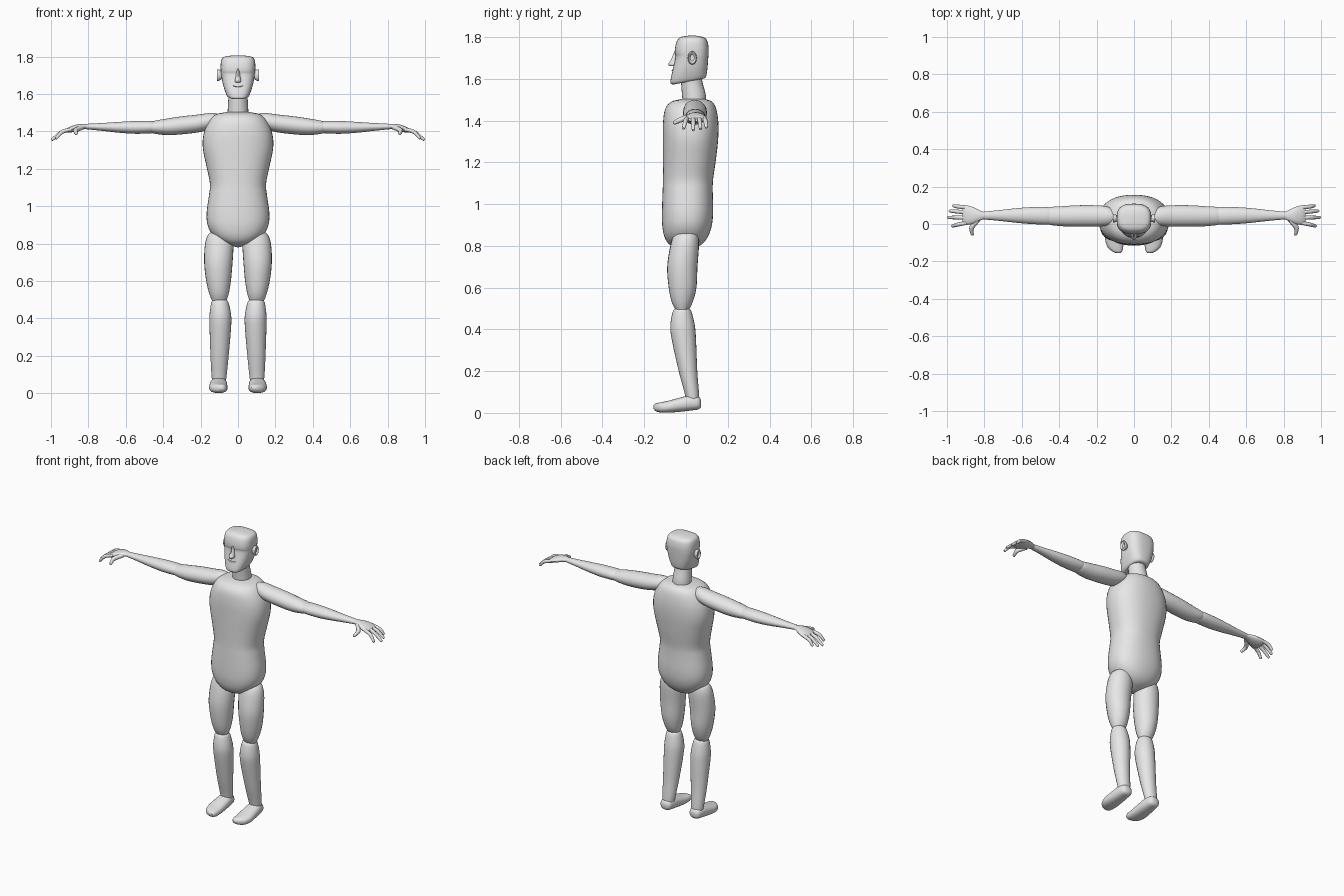
import bpy, bmesh, math
from mathutils import Vector

skin = bpy.data.materials.new("plain_grey")
skin.diffuse_color = (0.8, 0.8, 0.8, 1)


def spline(a, b, c, d, t):
    """Catmull-Rom blend between b and c."""
    return [0.5 * (2 * q + (r - p) * t + (2 * p - 5 * q + 4 * r - s) * t * t
                   + (3 * q - p - 3 * r + s) * t ** 3) for p, q, r, s in zip(a, b, c, d)]


def loft(name, rings, frame, sides=24, power=2.0, steps=4, mirror=False, sharp=40):
    """Skin a smooth body over ring specs; frame(spec) gives centre and two half axes."""
    specs = []
    for i in range(len(rings) - 1):
        a, d = rings[max(i - 1, 0)], rings[min(i + 2, len(rings) - 1)]
        specs += [spline(a, rings[i], rings[i + 1], d, k / steps) for k in range(steps)]
    specs.append(rings[-1])
    bm = bmesh.new()
    loops = []
    for s in specs:
        c, u, v = (Vector(p) for p in frame(s))
        loop = []
        for k in range(sides):
            t = 2 * math.pi * k / sides
            cu, sv = math.cos(t), math.sin(t)
            e = 2 / power
            loop.append(bm.verts.new(c + u * math.copysign(abs(cu) ** e, cu)
                                     + v * math.copysign(abs(sv) ** e, sv)))
        loops.append(loop)
    for lo, hi in zip(loops, loops[1:]):
        for k in range(sides):
            n = (k + 1) % sides
            bm.faces.new((lo[k], lo[n], hi[n], hi[k]))
    bm.faces.new(loops[0][::-1])
    bm.faces.new(loops[-1])
    bmesh.ops.recalc_face_normals(bm, faces=bm.faces)
    me = bpy.data.meshes.new(name)
    bm.to_mesh(me)
    bm.free()
    me.materials.append(skin)
    me.shade_smooth()
    me.set_sharp_from_angle(angle=math.radians(sharp))
    ob = bpy.data.objects.new(name, me)
    bpy.context.collection.objects.link(ob)
    if mirror:
        ob.modifiers.new("mirror", 'MIRROR').use_mirror_merge = False
    return ob


def upright(s):
    """Spec: half width, front y, back y, front z, back z (centred on x = 0)."""
    w, yf, yb, zf, zb = s
    return (0, (yf + yb) / 2, (zf + zb) / 2), (w, 0, 0), (0, (yb - yf) / 2, (zb - zf) / 2)


def limb(s):
    """Spec: z, inner x, outer x, front y, back y."""
    z, xi, xo, yf, yb = s
    return ((xi + xo) / 2, (yf + yb) / 2, z), ((xo - xi) / 2, 0, 0), (0, (yb - yf) / 2, 0)


def sideways(s):
    """Spec: x, front y, back y, bottom z, top z."""
    x, yf, yb, zb, zt = s
    return (x, (yf + yb) / 2, (zb + zt) / 2), (0, (yb - yf) / 2, 0), (0, 0, (zt - zb) / 2)


def lengthways(s):
    """Spec: y, inner x, outer x, bottom z, top z."""
    y, xi, xo, zb, zt = s
    return ((xi + xo) / 2, y, (zb + zt) / 2), ((xo - xi) / 2, 0, 0), (0, 0, (zt - zb) / 2)


# Torso
loft("torso", [(.005, .00, .01, .78, .78), (.07, -.07, .065, .80, .80), (.125, -.1, .1, .835, .835),
               (.16, -.113, .122, .89, .89), (.168, -.115, .13, .96, .96), (.155, -.112, .128, 1.06, 1.06),
               (.15, -.11, .13, 1.12, 1.12), (.168, -.11, .143, 1.21, 1.21), (.188, -.111, .154, 1.31, 1.31),
               (.183, -.11, .155, 1.39, 1.39), (.155, -.1, .145, 1.455, 1.455), (.12, -.07, .125, 1.49, 1.49),
               (.06, -.02, .09, 1.503, 1.503)], upright, sides=40, power=2.3)

# Neck
loft("neck", [(.056, -.015, .095, 1.46, 1.46), (.055, -.018, .095, 1.51, 1.52),
              (.052, -.022, .08, 1.56, 1.58), (.052, -.025, .07, 1.6, 1.63)], upright)

# Head, with sloping jaw, brow ledge and flattened crown
loft("head", [(.045, -.06, .065, 1.572, 1.598), (.058, -.074, .092, 1.578, 1.604),
              (.07, -.072, .1, 1.605, 1.63), (.082, -.062, .104, 1.65, 1.665),
              (.09, -.05, .107, 1.705, 1.705), (.092, -.053, .108, 1.722, 1.722),
              (.093, -.052, .108, 1.75, 1.75), (.088, -.043, .1, 1.782, 1.786),
              (.07, -.025, .08, 1.8, 1.8), (.02, .01, .05, 1.806, 1.806)],
     upright, sides=32, power=2.8, steps=3)

# Nose
loft("nose", [(.007, -.054, -.03, 1.735, 1.735), (.012, -.07, -.03, 1.695, 1.695),
              (.017, -.085, -.03, 1.67, 1.67), (.012, -.076, -.03, 1.66, 1.66)], upright, sides=12)

# Mouth: a thin curved ridge
loft("mouth", [(x, -.071 + abs(x) * .2, -.05, 1.636 + 8 * x * x, 1.640 + 8 * x * x)
               for x in (-.027, -.014, 0, .014, .027)], sideways, sides=8)

# Ears with a hollow centre
loft("ear", [(.085, .015, .045, 1.68, 1.72), (.106, .008, .052, 1.668, 1.732),
             (.113, .012, .048, 1.674, 1.726), (.104, .02, .04, 1.685, 1.715)],
     sideways, sides=16, steps=3, mirror=True)

# Arms
loft("upper_arm", [(.1, .02, .055, 1.45, 1.482), (.115, .0, .08, 1.425, 1.495),
                   (.15, -.01, .095, 1.41, 1.498), (.21, -.014, .1, 1.395, 1.49),
                   (.3, -.014, .1, 1.384, 1.48), (.38, -.012, .095, 1.38, 1.468),
                   (.45, -.004, .09, 1.388, 1.455), (.48, .01, .075, 1.4, 1.44)],
     sideways, mirror=True)
loft("forearm", [(.43, .01, .075, 1.4, 1.445), (.46, -.002, .09, 1.39, 1.455),
                 (.55, 0, .09, 1.387, 1.455), (.64, .008, .083, 1.393, 1.45),
                 (.73, .018, .073, 1.403, 1.444), (.81, .025, .065, 1.411, 1.44)],
     sideways, mirror=True)

# Palms
loft("palm", [(.8, .028, .062, 1.415, 1.438), (.83, .015, .075, 1.41, 1.44),
              (.865, .0, .092, 1.4, 1.436), (.9, -.004, .1, 1.393, 1.424),
              (.918, .004, .092, 1.395, 1.412)], sideways, sides=20, mirror=True)


def finger(name, root, knuckle, tip, r):
    """A tapered digit bent at the knuckle."""
    ax = (Vector(tip) - Vector(root)).normalized()
    u = ax.cross(Vector((0, 0, 1))).normalized()
    v = u.cross(ax)
    end = Vector(tip) - ax * r * .5
    rings = [(*root, r), (*knuckle, r), (*end, r * .75), (*tip, r * .25)]
    loft(name, rings, lambda s: (s[:3], u * s[3], v * s[3]), sides=12, mirror=True)


# Fingers and thumb
for label, y0, y1, x1, z1 in (("little", .088, .098, .97, 1.368), ("ring", .062, .07, .988, 1.36),
                              ("middle", .034, .035, .996, 1.355), ("index", .007, -.012, .975, 1.362)):
    finger(label + "_finger", (.89, y0, 1.411), (.94, (y0 + y1) / 2, 1.397), (x1, y1, z1), .0105)
finger("thumb", (.835, .02, 1.42), (.868, -.02, 1.406), (.868, -.06, 1.388), .013)

# Legs
loft("thigh", [(.865, .055, .13, -.035, .045), (.85, .035, .158, -.058, .058), (.8, .024, .176, -.075, .062),
               (.7, .029, .181, -.09, .055), (.6, .038, .17, -.083, .05),
               (.53, .05, .153, -.068, .032), (.485, .065, .135, -.045, .008)], limb, mirror=True)
loft("shin", [(.5, .066, .128, -.045, .01), (.488, .052, .142, -.062, .025), (.42, .037, .152, -.075, .042),
              (.35, .037, .152, -.068, .048), (.2, .05, .147, -.035, .054),
              (.1, .06, .142, -.008, .062), (.06, .066, .138, .0, .064)], limb, mirror=True)

# Feet
loft("foot", [(.073, .085, .12, .03, .06), (.06, .068, .138, .017, .078), (.02, .06, .147, .011, .084),
              (-.03, .057, .152, .005, .073), (-.085, .056, .154, .001, .058),
              (-.125, .058, .14, .002, .05), (-.147, .064, .115, .01, .044),
              (-.156, .072, .095, .022, .035)], lengthways, power=2.4, mirror=True)
